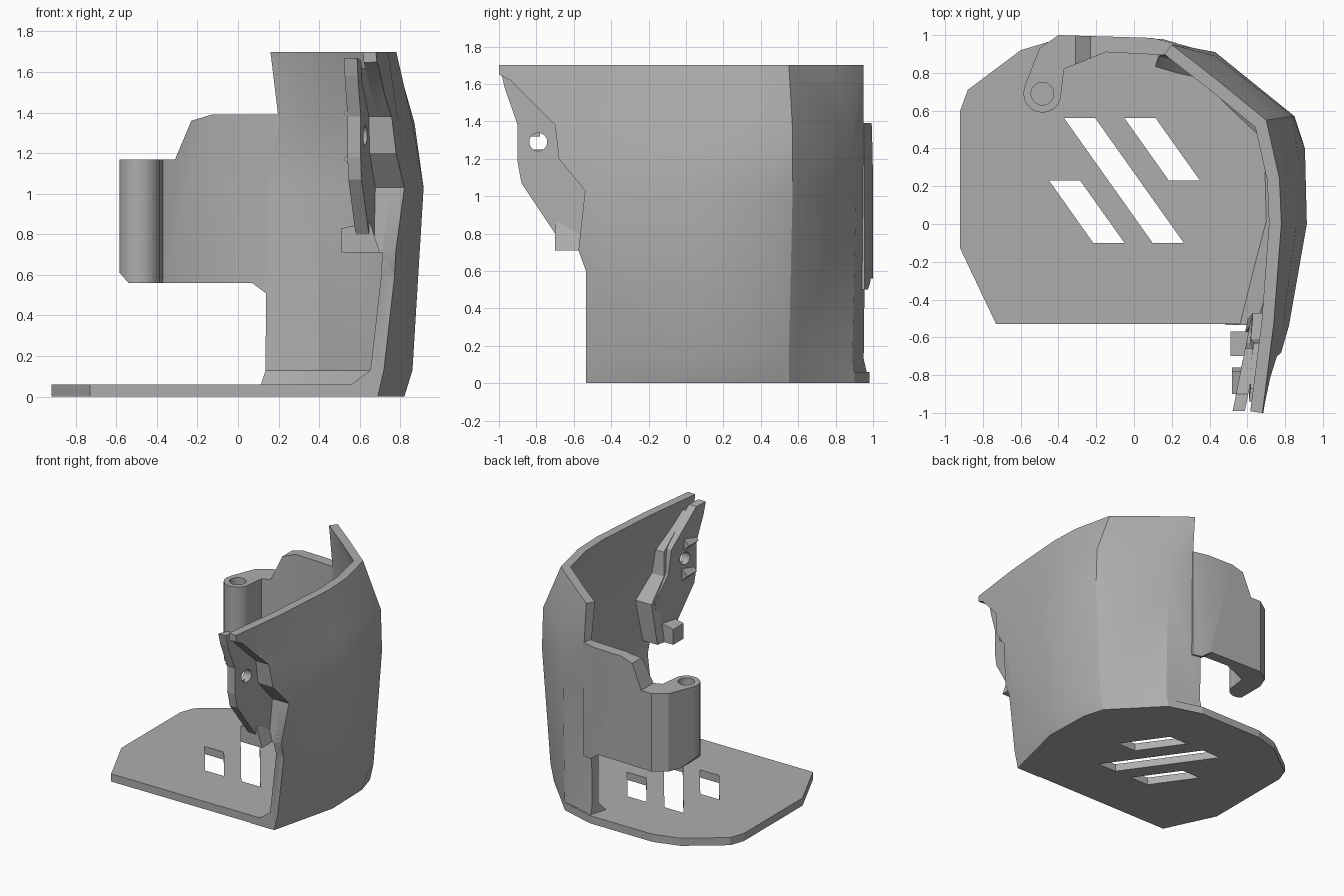
import bpy, bmesh, math
from mathutils import Vector

cube = bpy.data.objects.get("Cube")
if cube:
    bpy.data.objects.remove(cube, do_unlink=True)

grey = bpy.data.materials.new("plain_grey")
grey.use_nodes = True
colour = (0.42, 0.42, 0.42, 1)
grey.diffuse_color = colour
grey.node_tree.nodes["Principled BSDF"].inputs["Base Color"].default_value = colour


def finish(bm, name):
    bmesh.ops.recalc_face_normals(bm, faces=bm.faces)
    mesh = bpy.data.meshes.new(name)
    bm.to_mesh(mesh)
    bm.free()
    mesh.materials.append(grey)
    obj = bpy.data.objects.new(name, mesh)
    bpy.context.collection.objects.link(obj)
    return obj


def prism(name, outline, low, high, axis="z"):
    """Extrude a flat outline along one axis."""
    place = {"x": lambda a, b, h: (h, a, b),
             "y": lambda a, b, h: (a, h, b),
             "z": lambda a, b, h: (a, b, h)}[axis]
    bm = bmesh.new()
    bottom = [bm.verts.new(place(a, b, low)) for a, b in outline]
    top = [bm.verts.new(place(a, b, high)) for a, b in outline]
    bm.faces.new(bottom)
    bm.faces.new(top)
    for i in range(len(outline)):
        j = (i + 1) % len(outline)
        bm.faces.new((bottom[i], bottom[j], top[j], top[i]))
    return finish(bm, name)


def circle(cx, cy, radius, sides=32):
    turn = 2 * math.pi / sides
    return [(cx + radius * math.cos(i * turn), cy + radius * math.sin(i * turn))
            for i in range(sides)]


def carve(obj, cutter, operation):
    """Apply a boolean and keep the cutter hidden for reuse."""
    mod = obj.modifiers.new("carve", "BOOLEAN")
    mod.operation = operation
    mod.solver = "EXACT"
    mod.object = cutter
    bpy.context.view_layer.objects.active = obj
    bpy.ops.object.modifier_apply(modifier=mod.name)
    cutter.hide_render = True
    cutter.hide_viewport = True


def inset(path, distance):
    """Offset an open path to its left with mitred corners."""
    points = [Vector(p) for p in path]
    sides = []
    for a, b in zip(points, points[1:]):
        d = (b - a).normalized()
        sides.append(Vector((-d.y, d.x)))
    result = []
    for i, p in enumerate(points):
        before, after = sides[max(i - 1, 0)], sides[min(i, len(sides) - 1)]
        result.append(p + (before + after) * distance / (1 + before.dot(after)))
    return result


def loft(name, sections, thicknesses):
    """Thick curved wall through horizontal sections."""
    bm = bmesh.new()
    rings = []
    for (z, path), thick in zip(sections, thicknesses):
        ring = list(path) + inset(path, thick)[::-1]
        rings.append([bm.verts.new((p[0], p[1], z)) for p in ring])
    bm.faces.new(rings[0])
    bm.faces.new(rings[-1])
    for low, high in zip(rings, rings[1:]):
        for i in range(len(low)):
            j = (i + 1) % len(low)
            bm.faces.new((low[i], low[j], high[j], high[i]))
    bmesh.ops.triangulate(bm, faces=bm.faces)
    return finish(bm, name)


# Base plate with three slanted slots
foot = [(.69, -.53), (.82, 0), (.81, .38), (.76, .55), (.42, .9), (.15, .98)]
base = prism("base_plate", foot + [(-.4, .98), (-.6, .92), (-.88, .71),
             (-.92, .6), (-.92, -.13), (-.73, -.53)], 0, .06)
for x, top, bottom in ((-.37, .56, -.1), (-.05, .56, .23), (-.45, .23, -.1)):
    lean = (top - bottom) * .71
    slot = prism("slot_cutter", [(x, top), (x + .165, top),
                 (x + .165 + lean, bottom), (x + lean, bottom)], -.1, .2)
    carve(base, slot, "DIFFERENCE")

# Curved side wall, front to back at each height
sections = [
    (0, [(.57, -1)] + foot),
    (.13, [(.6, -1), (.72, -.53), (.86, 0), (.85, .38), (.79, .55), (.43, .89), (.15, .95)]),
    (1.03, [(.73, -1), (.82, -.54), (.915, 0), (.905, .4), (.85, .57), (.43, .91), (.15, .96)]),
    (1.35, [(.71, -1), (.79, -.53), (.86, 0), (.87, .35), (.84, .57), (.43, .89), (.22, .95)]),
    (1.7, [(.68, -1), (.74, -.53), (.78, 0), (.77, .24), (.7, .55), (.43, .77), (.2, .95)]),
]
crease = [(-.535, .6), (-.575, .71), (-.54, 1.03), (-.68, 1.2), (-.7, 1.38), (-.94, 1.62)]
wall = loft("side_wall", sections, [.2, .065, .065, .065, .065])
keep = prism("wall_trim", [(-.535, -.2)] + crease + [(-1.1, 1.7), (-1.1, 2),
             (1.2, 2), (1.2, -.2)], -.5, 1.5, "x")
carve(wall, keep, "INTERSECT")

# Thick step along the front edge of the wall
step = loft("front_step", sections, [.1, .16, .2, .14, .07])
strip = prism("step_trim", crease[1:] + [(y + .07, z) for y, z in crease[:0:-1]],
              -.5, 1.5, "x")
carve(step, strip, "INTERSECT")

# Recessed mounting flap with a screw hole
flap = prism("mounting_flap", [(-.99, 1.67), (-.97, 1.58), (-.9, 1.38), (-.9, 1.18),
             (-.88, 1.07), (-.7, .8), (-.7, .71), (-.53, .71), (-.5, 1.03),
             (-.63, 1.22), (-.66, 1.4), (-.9, 1.66)], .6, .665, "x")
carve(flap, prism("screw_cutter", circle(-.79, 1.29, .048), .3, .9, "x"), "DIFFERENCE")
for v in flap.data.vertices:
    v.co.x += .2 * (v.co.y + .6)
prism("flap_foot", [(.51, .71), (.7, .71), (.65, .86), (.51, .83)], -.7, -.57, "y")
for y, z in ((-.86, 1.4), (-.84, 1.17)):
    prism("flap_tooth", [(.6, z - .08), (.6, z + .08), (.52, z)], y - .04, y + .08, "y")

# Rear arm reaching round to the screw boss
arm = prism("rear_arm", [(.24, .95), (.1, .985), (-.4, 1), (-.5, .93), (-.58, .73),
            (-.485, .69), (-.385, .7), (-.37, .82), (-.15, .91), (.24, .89)], .4, 1.5)
side = prism("arm_trim", [(.225, 1.39), (-.13, 1.39), (-.23, 1.36), (-.31, 1.17),
             (-.6, 1.17), (-.6, .63), (-.54, .56), (.07, .56), (.15, .5), (.225, .5)],
             .3, 1.3, "y")
boss = prism("screw_boss", circle(-.485, .69, .1), .5, 1.3)
bore = prism("boss_bore", circle(-.485, .69, .06), .8, 1.4)
carve(arm, side, "INTERSECT")
carve(boss, side, "INTERSECT")
carve(boss, arm, "UNION")
carve(boss, bore, "DIFFERENCE")
bpy.data.objects.remove(arm, do_unlink=True)
boss.name = "rear_arm_and_boss"

# Soft shading on the curved parts
bpy.ops.object.select_all(action="DESELECT")
for obj in (wall, boss):
    obj.select_set(True)
bpy.context.view_layer.objects.active = wall
bpy.ops.object.shade_smooth_by_angle(angle=math.radians(28))
